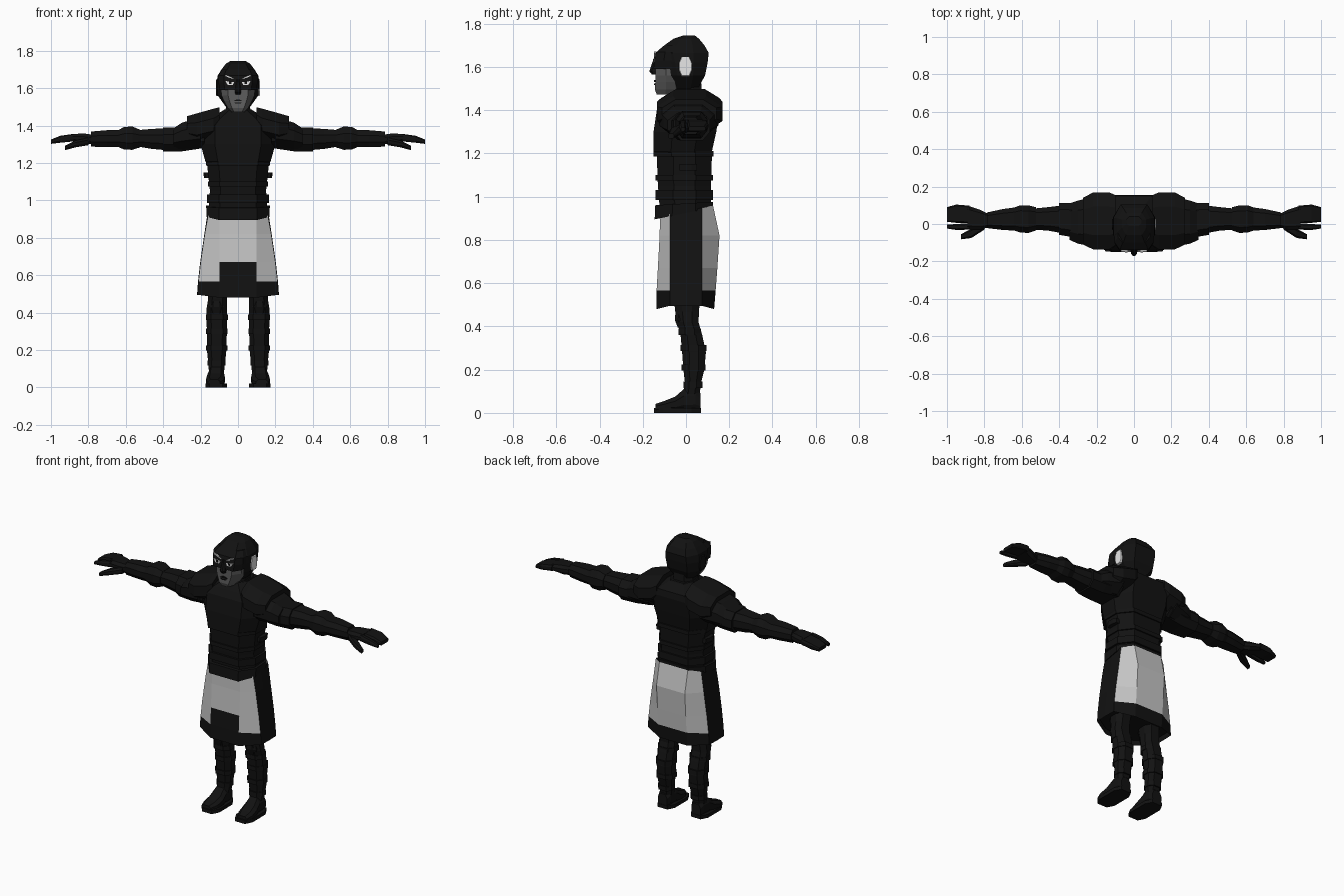
import bpy, bmesh, math
from mathutils import Vector


def material(name, v):
    m = bpy.data.materials.new(name)
    m.diffuse_color = (v, v, v, 1)
    return m


BLACK = material("black armour", 0.006)
CLOTH = material("pale cloth", 0.56)
SKIN = material("grey skin", 0.11)
WHITE = material("white", 0.8)


def finish(name, bm, mats):
    bmesh.ops.recalc_face_normals(bm, faces=bm.faces)
    me = bpy.data.meshes.new(name)
    bm.to_mesh(me)
    bm.free()
    for m in mats:
        me.materials.append(m)
    ob = bpy.data.objects.new(name, me)
    bpy.context.collection.objects.link(ob)
    return ob


def loft(name, axis, rows, mat=BLACK, k=0.6, m=0.3, side=1):
    """Eight-sided loft along an axis; row = (t, a0, a1, b0, b1)."""
    bm = bmesh.new()
    rings = []
    for t, a0, a1, b0, b1 in rows:
        c, h, d = (a0 + a1) / 2, (a1 - a0) / 2, (b1 - b0) * m
        pts = [(c - k * h, b0), (c + k * h, b0), (a1, b0 + d), (a1, b1 - d),
               (c + k * h, b1), (c - k * h, b1), (a0, b1 - d), (a0, b0 + d)]
        ring = []
        for a, b in pts:
            x, y, z = {"x": (t, a, b), "y": (a, t, b), "z": (a, b, t)}[axis]
            ring.append(bm.verts.new((x * side, y, z)))
        rings.append(ring)
    for r, s in zip(rings, rings[1:]):
        for i in range(8):
            j = (i + 1) % 8
            bm.faces.new((r[i], r[j], s[j], s[i]))
    bm.faces.new(rings[0])
    bm.faces.new(rings[-1])
    return finish(name, bm, [mat])


def body(rows):
    """Symmetric rows (z, half width, front, back)."""
    return [(z, -w, w, f, b) for z, w, f, b in rows]


# torso with stepped breastplate
loft("torso", "z", body([
    (0.90, .155, -.12, .115), (1.00, .155, -.125, .115), (1.05, .15, -.13, .115),
    (1.19, .165, -.135, .12), (1.21, .175, -.15, .12), (1.30, .20, -.15, .14),
    (1.40, .20, -.135, .155), (1.44, .15, -.11, .15), (1.48, .08, -.07, .09)]), k=.62)
# waist bands
for z0, z1, w, f, b in [(.985, 1.03, .165, -.14, .125), (1.075, 1.10, .16, -.14, .125),
                        (1.185, 1.21, .172, -.15, .128)]:
    loft("waist_band", "z", body([(z0, w, f, b), (z1, w, f, b)]), k=.62)

# belt that rises toward the back
belt = loft("belt", "z", body([(.90, .168, -.145, .125), (.965, .17, -.142, .125)]), k=.6)
for v in belt.data.vertices:
    v.co.z += (v.co.y + .145) * (.20 if v.co.z < .93 else .06) - .005

# skirt with cloth panels in front and back
bm = bmesh.new()
rings = []
for z, w, f, b in [(.91, .16, -.12, .125), (.82, .178, -.122, .155), (.67, .20, -.13, .145),
                   (.565, .212, -.136, .137), (.48, .217, -.137, .13)]:
    half = [(0, f), (.10, f), (w, -.075), (w + .002, 0), (w, .075), (.10, b), (0, b)]
    pts = half + [(-x, y) for x, y in half[-2:0:-1]]
    rings.append([bm.verts.new((x, y, z + (.05 * (y + .12) / .25 if z > .9 else 0)
                                + (.015 if z < .5 and abs(y) < .1 else 0))) for x, y in pts])
for row, (r, s) in enumerate(zip(rings, rings[1:])):
    for i in range(12):
        j = (i + 1) % 12
        face = bm.faces.new((r[i], r[j], s[j], s[i]))
        front_centre, front_side = i in (0, 11), i in (1, 10)
        back = i in (4, 5, 6, 7)
        face.material_index = int((front_centre and row < 2) or ((front_side or back) and row < 3))
bm.faces.new([bm.verts.new(v.co * .97 + Vector((0, 0, .045))) for v in rings[-1]])
finish("skirt", bm, [BLACK, CLOTH])

# neck, helmet, face
loft("neck", "z", body([(1.42, .075, -.07, .08), (1.53, .06, -.07, .07)]))
loft("collar", "z", body([(1.44, .10, -.09, .115), (1.485, .075, -.065, .09)]))
loft("helmet", "z", body([
    (1.50, .065, -.06, .055), (1.56, .108, -.095, .088), (1.62, .113, -.115, .10),
    (1.665, .110, -.132, .105), (1.70, .088, -.10, .085), (1.73, .065, -.058, .06),
    (1.746, .04, -.01, .04)]), k=.65)
loft("face", "z", body([
    (1.472, .035, -.135, -.02), (1.495, .055, -.144, 0), (1.53, .075, -.142, 0),
    (1.56, .088, -.142, 0), (1.60, .092, -.142, 0)]), SKIN, k=.6, m=.35)
mask = loft("mask", "z", body([
    (1.59, .098, -.150, 0), (1.63, .105, -.146, 0), (1.668, .105, -.138, 0),
    (1.70, .085, -.10, 0)]), k=.72, m=.3)


def prism(name, outline, y0, y1, mat, s=1):
    """Outline in (x, z), pushed through y."""
    bm = bmesh.new()
    a = [bm.verts.new((x * s, y0, z)) for x, z in outline]
    b = [bm.verts.new((x * s, y1, z)) for x, z in outline]
    bm.faces.new(a)
    bm.faces.new(b)
    for i in range(len(a)):
        j = (i + 1) % len(a)
        bm.faces.new((a[i], a[j], b[j], b[i]))
    return finish(name, bm, [mat])


# nose and lips
loft("nose", "z", body([(1.565, .013, -.158, -.13), (1.58, .017, -.17, -.13),
                        (1.645, .008, -.147, -.13)]), k=.4)
prism("upper_lip", [(-.026, 1.53), (.026, 1.53), (.008, 1.539), (-.008, 1.539)], -.149, -.141, BLACK)
prism("lower_lip", [(-.015, 1.517), (.015, 1.517), (.02, 1.523), (-.02, 1.523)], -.148, -.141, BLACK)
for s in (1, -1):
    # brow and eye plates
    prism("brow", [(.018, 1.646), (.07, 1.664), (.07, 1.672), (.045, 1.664)], -.148, -.139, WHITE, s)
    prism("eye", [(.02, 1.632), (.028, 1.616), (.055, 1.618), (.068, 1.638)], -.151, -.144, WHITE, s)
    prism("pupil", [(.036, 1.622), (.048, 1.622), (.048, 1.636), (.036, 1.636)], -.153, -.150, BLACK, s)
    # ear plate
    loft("ear_plate", "x", [(.10, -.035, .03, 1.555, 1.65), (.118, -.03, .025, 1.56, 1.645)],
         WHITE if s > 0 else BLACK, k=.6, side=s)

    # layered shoulder armour
    loft("shoulder_pad", "x", [(.10, -.115, .155, 1.36, 1.497), (.13, -.135, .168, 1.32, 1.49),
                               (.22, -.135, .168, 1.30, 1.465), (.272, -.11, .14, 1.32, 1.45)],
         k=.5, m=.3, side=s)
    loft("shoulder_plate", "x", [(.20, -.125, .15, 1.28, 1.445), (.30, -.105, .125, 1.275, 1.415),
                                 (.345, -.085, .11, 1.275, 1.385)], k=.55, side=s)
    loft("sleeve", "x", [(.18, -.10, .12, 1.28, 1.40), (.30, -.075, .112, 1.262, 1.39),
                         (.40, -.058, .112, 1.26, 1.39)], side=s)

    # arm, elbow and bracer
    loft("upper_arm", "x", [(.38, -.05, .10, 1.268, 1.385), (.46, -.035, .09, 1.275, 1.382),
                            (.54, -.03, .082, 1.288, 1.375), (.60, -.03, .082, 1.288, 1.375)], side=s)
    loft("bracer", "x", [(.525, -.035, .09, 1.283, 1.378), (.565, -.048, .10, 1.27, 1.395),
                         (.61, -.045, .10, 1.272, 1.392), (.64, -.035, .088, 1.285, 1.375),
                         (.70, -.032, .08, 1.285, 1.375), (.785, -.022, .062, 1.287, 1.368)], side=s)

    # hand, fingers and thumb
    loft("palm", "x", [(.77, -.015, .05, 1.30, 1.35), (.82, -.03, .075, 1.30, 1.357),
                       (.89, -.03, .098, 1.315, 1.355)], k=.7, side=s)
    loft("fingers", "x", [(.88, .004, .098, 1.318, 1.355), (.95, .006, .104, 1.31, 1.345),
                          (1.0, .012, .09, 1.303, 1.325)], k=.85, side=s)
    loft("index_finger", "x", [(.88, -.03, .004, 1.315, 1.353), (.95, -.032, 0, 1.308, 1.34),
                               (1.0, -.024, -.004, 1.302, 1.32)], side=s)
    loft("thumb", "x", [(.80, -.03, .01, 1.295, 1.335), (.87, -.075, -.025, 1.283, 1.32),
                        (.925, -.082, -.055, 1.268, 1.292)], side=s)

    # strap buckle on the flank
    loft("flank_buckle", "z", [(1.12, .14, .182, -.03, .05), (1.15, .14, .185, -.03, .05)], side=s)

    # leg with greave straps
    loft("leg", "z", [
        (.08, .075, .155, -.015, .062), (.14, .068, .16, -.005, .07), (.20, .062, .166, -.012, .085),
        (.28, .060, .166, -.018, .092), (.36, .058, .168, -.025, .075), (.42, .06, .168, -.042, .058),
        (.47, .06, .16, -.05, .06), (.70, .025, .165, -.075, .08), (.86, .01, .15, -.085, .09)],
        k=.55, side=s)
    for z, x0, x1, f, b in [(.13, .066, .162, -.012, .076), (.21, .056, .17, -.02, .09),
                            (.30, .055, .171, -.025, .094), (.375, .053, .172, -.035, .07)]:
        loft("greave_strap", "z", [(z - .014, x0, x1, f, b), (z + .014, x0, x1, f, b)], k=.55, side=s)
    loft("knee_pad", "z", [(.395, .085, .145, -.038, 0), (.43, .075, .155, -.052, 0),
                           (.47, .085, .145, -.048, 0)], k=.5, side=s)
    # boot and sole
    loft("boot", "y", [(-.14, .095, .16, .005, .042), (-.10, .075, .172, .005, .055),
                       (-.05, .07, .168, .005, .075), (-.01, .075, .16, .005, .11),
                       (.045, .075, .157, .005, .115), (.068, .085, .15, .005, .09)], k=.6, side=s)
    loft("sole", "z", [(0, .06, .175, -.148, .07), (.022, .06, .175, -.148, .07)], k=.6, m=.2, side=s)
